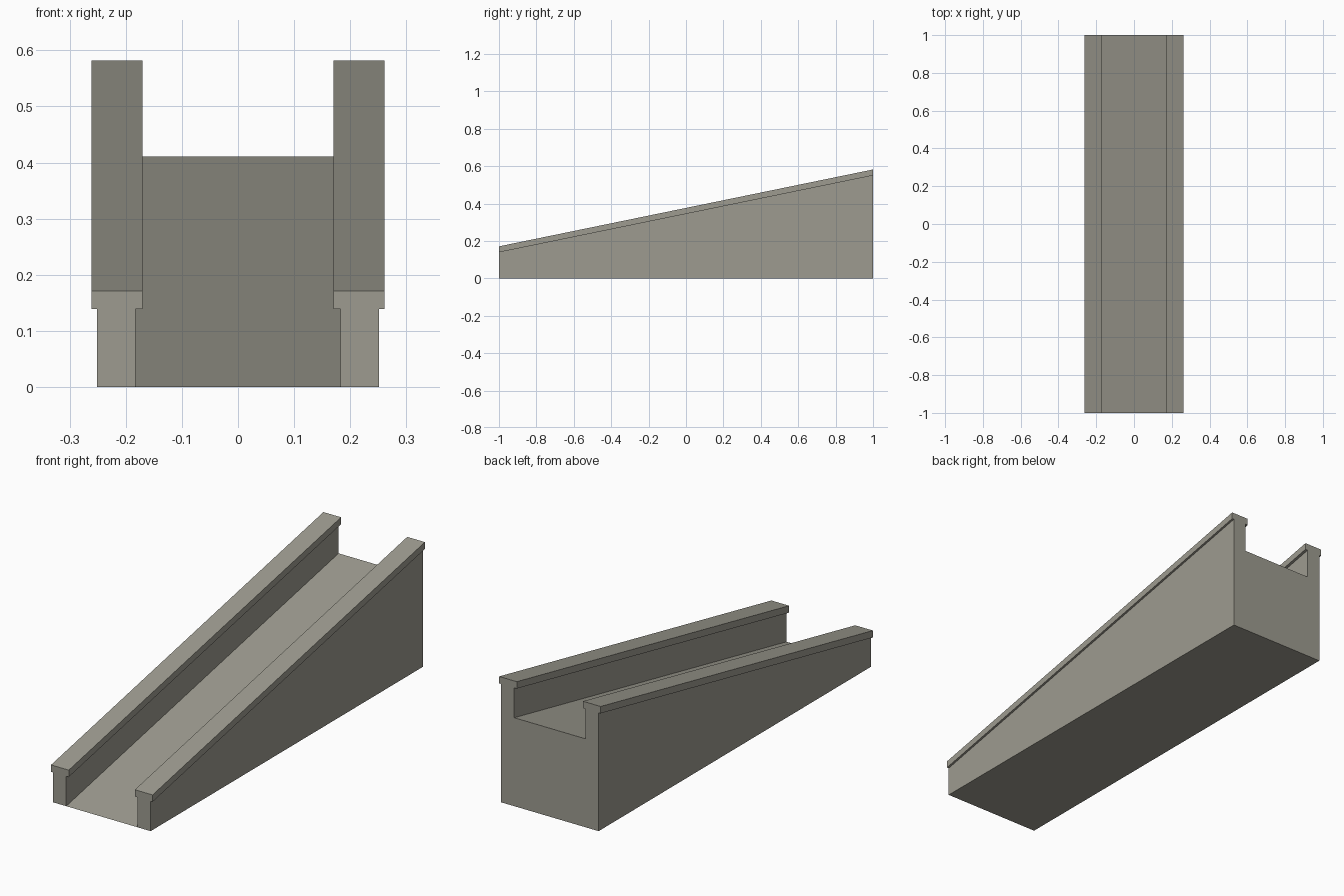
import bpy, bmesh

if "Cube" in bpy.data.objects:
    bpy.data.objects.remove(bpy.data.objects["Cube"])

RISE = 0.411   # height gained from front to back
HALF = 1.0     # half length

mat = bpy.data.materials.new("warm_grey_stone")
mat.diffuse_color = (0.34, 0.33, 0.28, 1)
mat.use_nodes = True
mat.node_tree.nodes["Principled BSDF"].inputs["Base Color"].default_value = mat.diffuse_color

# right half of the cross-section at the front, from floor corner round to base corner
side = [(0.183, 0), (0.183, 0.139), (0.17, 0.139), (0.17, 0.171),
        (0.261, 0.171), (0.261, 0.139), (0.251, 0.139)]
base_x = 0.251

bm = bmesh.new()
right_f = [bm.verts.new((x, -HALF, z)) for x, z in side]
right_b = [bm.verts.new((x, HALF, z + RISE)) for x, z in side]
left_f = [bm.verts.new((-x, -HALF, z)) for x, z in side]
left_b = [bm.verts.new((-x, HALF, z + RISE)) for x, z in side]
rf, rb = (bm.verts.new((base_x, y, 0)) for y in (-HALF, HALF))
lf, lb = (bm.verts.new((-base_x, y, 0)) for y in (-HALF, HALF))

# side walls with overhanging caps, and their front ends
for front, back, f0, b0 in ((right_f, right_b, rf, rb), (left_f, left_b, lf, lb)):
    f, b = front + [f0], back + [b0]
    for i in range(len(f) - 1):
        bm.faces.new((f[i], f[i + 1], b[i + 1], b[i]))
    bm.faces.new(f)

# sloping floor, underside and flush back
bm.faces.new((left_f[0], right_f[0], right_b[0], left_b[0]))
bm.faces.new((lf, left_f[0], right_f[0], rf, rb, lb))
bm.faces.new(right_b + [rb, lb] + left_b[::-1])
bmesh.ops.recalc_face_normals(bm, faces=bm.faces)

mesh = bpy.data.meshes.new("ramp_with_side_walls")
bm.to_mesh(mesh)
bm.free()
mesh.materials.append(mat)
ramp = bpy.data.objects.new("ramp_with_side_walls", mesh)
bpy.context.collection.objects.link(ramp)
